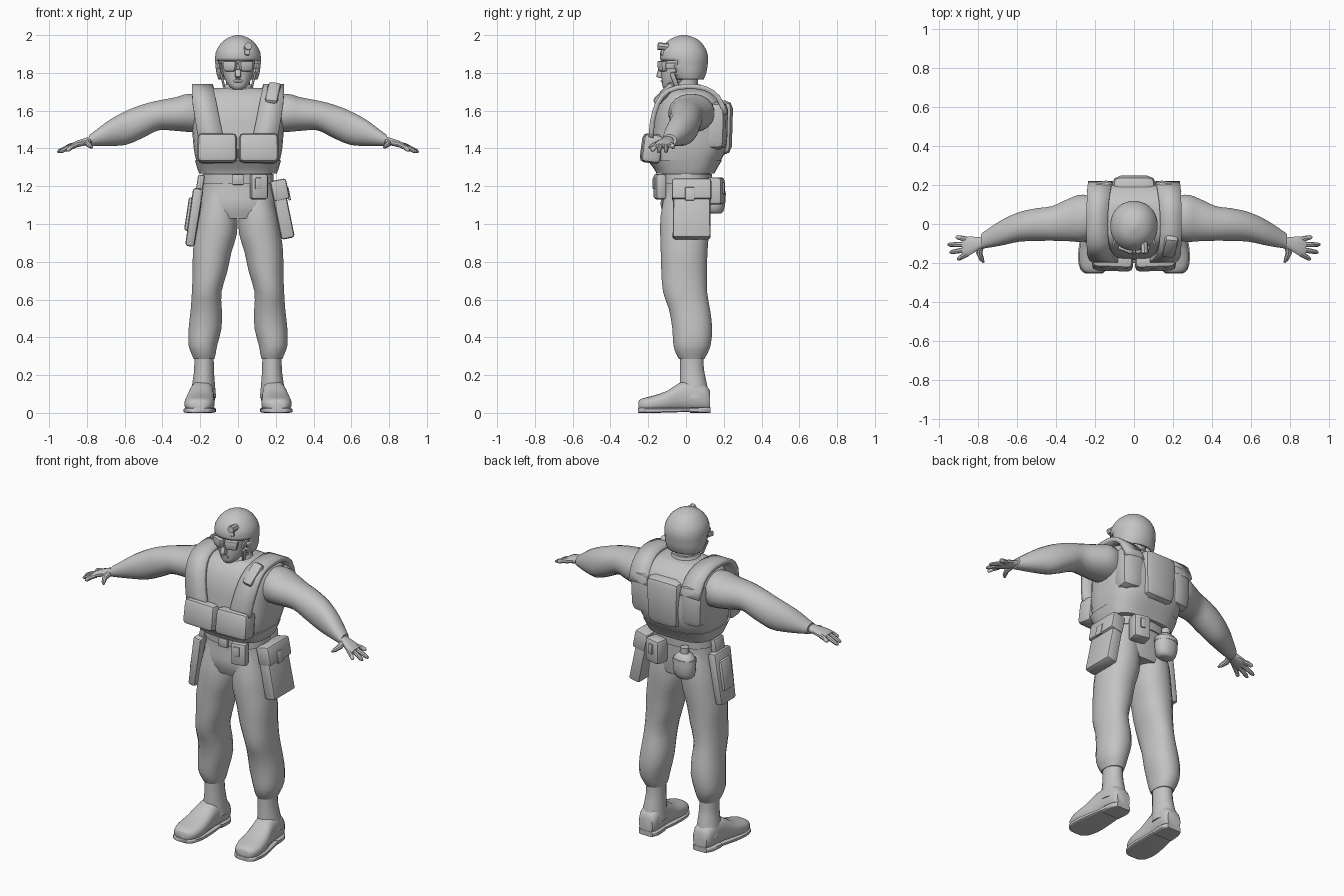
import bpy, bmesh, math
from mathutils import Matrix, Vector, Euler

grey = bpy.data.materials.new("plain_grey")
grey.diffuse_color = (0.55, 0.55, 0.55, 1)


def finish(name, bm, mirror=False):
    bmesh.ops.recalc_face_normals(bm, faces=bm.faces)
    me = bpy.data.meshes.new(name)
    bm.to_mesh(me)
    bm.free()
    me.materials.append(grey)
    ob = bpy.data.objects.new(name, me)
    bpy.context.collection.objects.link(ob)
    if mirror:
        ob.modifiers.new("mirror", 'MIRROR').use_mirror_merge = False
    return ob


def smooth_path(rows, steps):
    """Catmull-Rom interpolation of rows of numbers."""
    out, n = [], len(rows)
    for i in range(n - 1):
        p = [rows[max(0, min(n - 1, i + k))] for k in (-1, 0, 1, 2)]
        for s in range(steps):
            t = s / steps
            out.append([0.5 * (2 * b + (c - a) * t + (2 * a - 5 * b + 4 * c - d) * t * t
                               + (3 * b - a - 3 * c + d) * t ** 3) for a, b, c, d in zip(*p)])
    return out + [list(rows[-1])]


def loft(name, axis, rows, power=2.0, seg=20, steps=3, mirror=False, cut=None):
    """Rows: position on axis, two centres, two radii (other axes in x, y, z order)."""
    bm = bmesh.new()
    rings = []
    for a, u, v, ru, rv in smooth_path(rows, steps):
        ring = []
        for k in range(seg):
            t = 2 * math.pi * (k + 0.5) / seg
            c, s = math.cos(t), math.sin(t)
            p = [u + ru * math.copysign(abs(c) ** (2 / power), c),
                 v + rv * math.copysign(abs(s) ** (2 / power), s)]
            p.insert("xyz".index(axis), a)
            ring.append(bm.verts.new(p))
        rings.append(ring)
    for r, q in zip(rings, rings[1:]):
        for k in range(seg):
            j = (k + 1) % seg
            bm.faces.new((r[k], r[j], q[j], q[k]))
    if cut:
        bmesh.ops.delete(bm, geom=[f for f in bm.faces if cut(f.calc_center_median())], context='FACES')
    else:
        bm.faces.new(rings[0])
    bm.faces.new(rings[-1])
    return finish(name, bm, mirror)


def box(name, loc, size, rot=(0, 0, 0), bevel=0.012, base=1.0, mirror=False):
    """Rounded box, its bottom scaled by base."""
    bm = bmesh.new()
    bmesh.ops.create_cube(bm, size=1)
    for v in bm.verts:
        f = base if v.co.z < 0 else 1
        v.co = Vector((v.co.x * size[0] * f, v.co.y * size[1] * f, v.co.z * size[2]))
    bmesh.ops.bevel(bm, geom=bm.edges[:], offset=bevel, segments=2, profile=0.5, affect='EDGES')
    bm.transform(Matrix.Translation(loc) @ Euler(rot).to_matrix().to_4x4())
    return finish(name, bm, mirror)


def tube(name, points, radii, mirror=True):
    """Round limb through points, for fingers and rods."""
    bm = bmesh.new()
    pts = [Vector(p) for p in points]
    rings = []
    for i, p in enumerate(pts):
        d = (pts[min(i + 1, len(pts) - 1)] - pts[max(i - 1, 0)]).normalized()
        q = d.to_track_quat('Z', 'Y')
        rings.append([bm.verts.new(p + q @ Vector((math.cos(k * math.pi / 4) * radii[i],
                                                   math.sin(k * math.pi / 4) * radii[i], 0)))
                      for k in range(8)])
    for r, q in zip(rings, rings[1:]):
        for k in range(8):
            bm.faces.new((r[k], r[(k + 1) % 8], q[(k + 1) % 8], q[k]))
    bm.faces.new(rings[0])
    bm.faces.new(rings[-1])
    return finish(name, bm, mirror)


# Trousers
loft("trouser_hips", 'z', [(1.03, 0, 0, .2, .115), (1.1, 0, -.005, .203, .13),
                           (1.2, 0, 0, .186, .128), (1.3, 0, 0, .178, .13)], 2.3, 24)
loft("trouser_leg", 'z', [(.285, .18, .03, .055, .068), (.31, .182, .03, .064, .082),
                          (.36, .186, .032, .077, .1), (.45, .174, .033, .088, .107),
                          (.55, .168, .018, .083, .11), (.64, .166, -.005, .079, .118),
                          (.75, .148, -.01, .093, .122), (.85, .137, -.01, .103, .125),
                          (.95, .116, -.008, .112, .13), (1.05, .107, -.005, .103, .13),
                          (1.18, .095, 0, .08, .11)], 2.2, 20, 2, True)

# Boots
loft("boot_shaft", 'z', [(.08, .185, .045, .07, .08), (.16, .182, .038, .06, .072),
                         (.23, .18, .032, .053, .064), (.31, .18, .03, .052, .062)], mirror=True)
loft("boot_foot", 'y', [(-.252, .207, .038, .035, .024), (-.235, .207, .042, .062, .034),
                        (-.18, .204, .048, .08, .042), (-.1, .2, .062, .076, .055),
                        (-.03, .193, .085, .066, .077), (.04, .187, .09, .064, .082),
                        (.1, .184, .08, .06, .072), (.128, .183, .065, .045, .05)], 2.6, 20, 2, True)
loft("boot_sole", 'y', [(-.255, .207, .013, .04, .012), (-.235, .207, .013, .068, .013),
                        (-.17, .204, .013, .085, .013), (-.08, .198, .014, .08, .012),
                        (.02, .19, .016, .066, .01)], 6, 16, 2, True)
loft("boot_heel", 'y', [(.02, .19, .015, .067, .015), (.09, .185, .015, .066, .015),
                        (.13, .183, .015, .046, .015)], 6, 16, 2, True)

# Vest body
loft("vest_body", 'z', [(1.27, 0, -.002, .2, .148), (1.32, 0, -.002, .218, .178),
                        (1.4, 0, .015, .235, .2), (1.5, 0, .025, .243, .2),
                        (1.58, 0, .028, .247, .19), (1.65, 0, .03, .242, .165),
                        (1.695, 0, .025, .215, .125), (1.72, 0, .02, .13, .085)], 3, 32)
box("vest_back_panel", (0, .165, 1.51), (.23, .17, .29), bevel=.045, base=.9)
box("vest_back_side", (.165, .145, 1.52), (.15, .15, .25), (0, 0, -.15), .04, .9, True)
box("vest_chest_pouch", (.109, -.182, 1.4), (.208, .105, .155), (-.13, 0, .04), .026, 1.02, True)
loft("vest_hem", 'z', [(1.268, 0, -.003, .206, .155), (1.29, 0, -.003, .215, .166),
                       (1.335, 0, -.006, .228, .196)], 3, 32)

# Shoulder straps: y, z, inner x, outer x
bm = bmesh.new()
pairs = [[bm.verts.new((x, y, z)) for x in (a, b)] for y, z, a, b in smooth_path([
    (-.185, 1.45, .075, .21), (-.178, 1.54, .095, .225), (-.15, 1.64, .115, .24),
    (-.095, 1.705, .13, .243), (0, 1.727, .135, .243), (.1, 1.718, .13, .243),
    (.17, 1.67, .12, .24), (.21, 1.58, .11, .235)], 2)]
for p, q in zip(pairs, pairs[1:]):
    bm.faces.new((p[0], p[1], q[1], q[0]))
strap = finish("vest_strap", bm, True)
m = strap.modifiers.new("thickness", 'SOLIDIFY')
m.thickness, m.offset = .026, 0

# Shoulder radio pouch
box("shoulder_pouch", (.185, -.115, 1.69), (.07, .045, .14), (-.75, .12, -.1), .018)

# Sleeves and hands
loft("sleeve", 'x', [(.14, .03, 1.58, .09, .1), (.26, .03, 1.588, .122, .102),
                     (.33, .022, 1.582, .112, .09), (.42, .003, 1.575, .09, .08),
                     (.5, -.003, 1.546, .085, .089), (.59, -.015, 1.51, .077, .091),
                     (.68, -.045, 1.482, .066, .07), (.765, -.08, 1.45, .045, .038),
                     (.785, -.088, 1.443, .038, .031)], 2.1, 20, 3, True)
loft("palm", 'x', [(.76, -.09, 1.448, .028, .024), (.8, -.1, 1.438, .034, .021),
                   (.85, -.114, 1.424, .051, .018), (.885, -.12, 1.412, .045, .013)], 2.4, 12, 2, True)
for i, (y0, x1, y1, z1) in enumerate([(-.08, .915, -.066, 1.405), (-.105, .957, -.106, 1.381),
                                      (-.13, .947, -.146, 1.38), (-.152, .907, -.182, 1.388)]):
    a, b = Vector((.855, y0, 1.42)), Vector((x1, y1, z1))
    tube("finger_%d" % (i + 1), [a, a.lerp(b, .5) + Vector((0, 0, .003)), a.lerp(b, .88), b],
         (.014, .013, .011, .005))
tube("thumb", [(.79, -.11, 1.438), (.795, -.15, 1.425), (.782, -.183, 1.412), (.772, -.197, 1.405)],
     (.019, .016, .012, .005))

# Neck, collar and face
loft("neck", 'z', [(1.66, 0, .01, .075, .075), (1.72, 0, 0, .066, .066), (1.8, 0, -.005, .066, .07)])
loft("collar", 'z', [(1.68, 0, 0, .1, .095), (1.715, 0, 0, .085, .084), (1.738, 0, .006, .074, .072)])
loft("face", 'z', [(1.712, 0, -.085, .025, .028), (1.728, 0, -.075, .046, .05),
                   (1.765, 0, -.052, .07, .077), (1.82, 0, -.03, .085, .1),
                   (1.88, 0, -.02, .092, .108), (1.92, 0, -.02, .08, .09)], 2.2)
box("nose", (0, -.134, 1.795), (.028, .036, .045), (-.25, 0, 0), .008, 1.1)
box("lips", (0, -.124, 1.757), (.046, .02, .014), (0, 0, 0), .005)
box("goggle_lens", (.042, -.124, 1.835), (.082, .042, .056), (0, 0, .38), .013, .8, True)
box("goggle_strap", (.094, -.06, 1.838), (.012, .1, .03), (0, 0, .25), .004, 1, True)

# Helmet with an open face
helmet = loft("helmet", 'z', [(1.765, 0, .012, .104, .082), (1.8, 0, .003, .115, .105),
                              (1.84, 0, -.006, .12, .121), (1.88, 0, -.01, .122, .128),
                              (1.92, 0, -.012, .114, .12), (1.96, 0, -.012, .088, .094),
                              (1.985, 0, -.012, .055, .06), (2.0, 0, -.012, .012, .013)],
              2.1, 32, 3, cut=lambda c: c.z < 1.872 and c.y < -.055)
m = helmet.modifiers.new("thickness", 'SOLIDIFY')
m.thickness, m.offset = .014, -1
box("chin_strap", (.083, -.062, 1.765), (.012, .025, .08), (.35, .25, 0), .004, 1, True)
tube("helmet_lamp", [(.052, -.095, 1.937), (.054, -.15, 1.942)], (.02, .02), False)
box("helmet_mount", (.045, -.115, 1.915), (.028, .035, .05), (-.3, 0, .2), .006)

# Belt and its gear
loft("belt", 'z', [(1.215, 0, 0, .192, .136), (1.265, 0, 0, .188, .138)], 2.3, 24, 1)
box("belt_buckle", (0, -.138, 1.235), (.06, .025, .055), bevel=.006)
box("front_pouch", (.11, -.138, 1.198), (.092, .055, .135), (0, 0, .2), .014)
box("front_pouch_clasp", (.108, -.168, 1.215), (.034, .012, .06), (0, 0, .2), .004)
box("back_pouch", (.09, .155, 1.175), (.105, .085, .145), (0, 0, -.2), .018)
box("back_pouch_clasp", (.1, .199, 1.19), (.03, .012, .06), (0, 0, -.2), .004)
box("hip_bag", (.235, .03, 1.075), (.07, .195, .31), (0, -.2, 0), .014, 1.03)
box("hip_bag_flap", (.222, .03, 1.18), (.085, .208, .11), (0, -.2, 0), .012)
box("hip_bag_clasp", (.268, .02, 1.16), (.012, .05, .07), (0, -.2, 0), .004)
box("holster", (-.233, -.02, 1.035), (.055, .16, .31), (0, .15, 0), .014, .88)
box("holster_cover", (-.238, -.02, 1.05), (.07, .1, .18), (0, .15, 0), .014)
box("holster_strap", (-.2, -.02, 1.215), (.035, .09, .09), (0, .15, 0), .008)
loft("canteen", 'z', [(1.055, -.1, .155, .035, .03), (1.07, -.1, .155, .058, .045),
                      (1.12, -.1, .158, .068, .052), (1.175, -.1, .157, .064, .05),
                      (1.2, -.1, .155, .04, .035), (1.208, -.1, .155, .022, .022)], 2.2, 16, 2)
loft("canteen_band", 'z', [(1.15, -.1, .157, .07, .055), (1.175, -.1, .157, .068, .054)], 2.2, 16, 1)
loft("canteen_cap", 'z', [(1.2, -.1, .155, .026, .026), (1.24, -.1, .155, .025, .025)], 2, 12, 1)

# Smooth shading with crisp edges
for ob in bpy.data.objects:
    ob.select_set(True)
bpy.context.view_layer.objects.active = bpy.data.objects["vest_body"]
bpy.ops.object.shade_smooth_by_angle(angle=math.radians(40))
